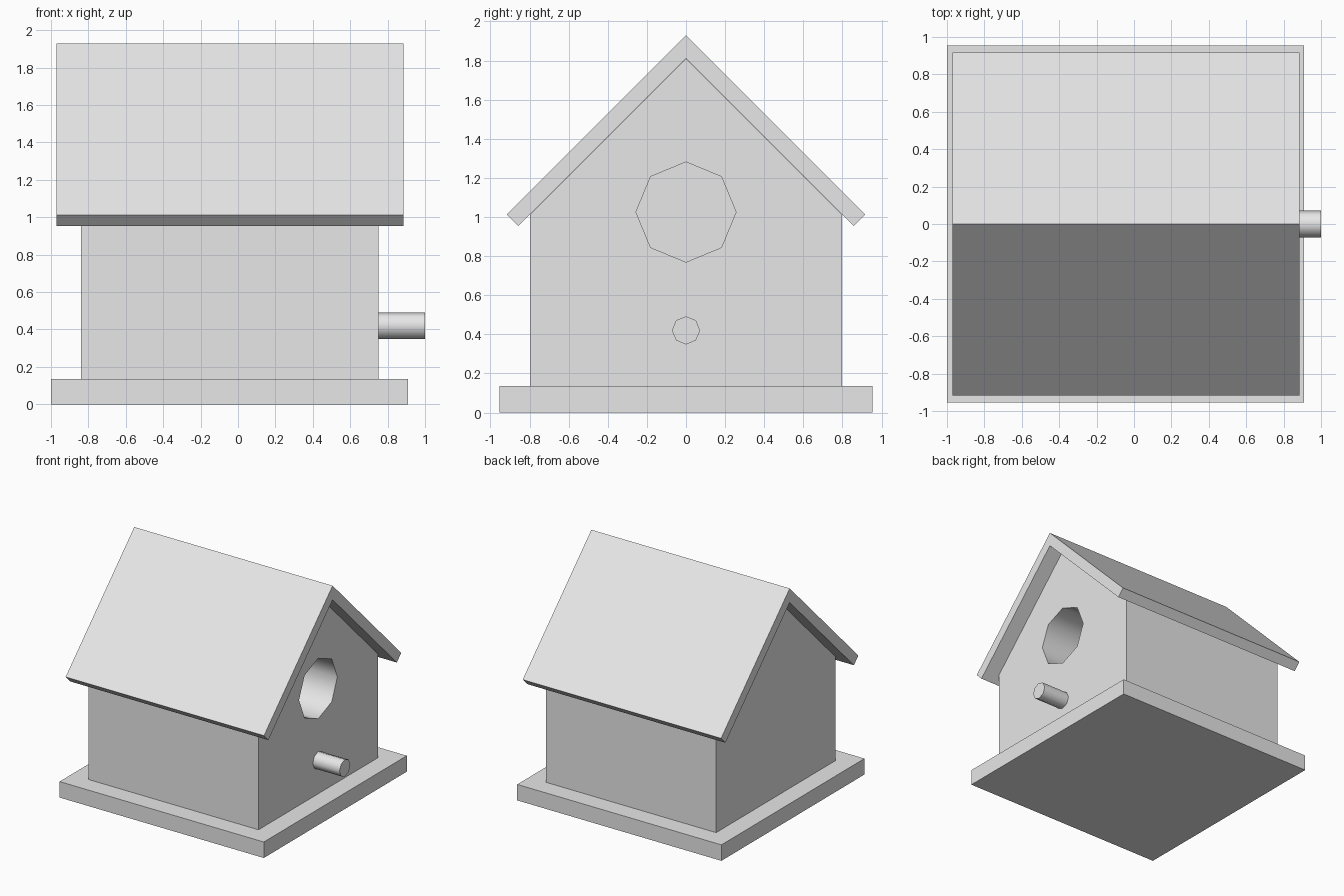
import bpy
import bmesh
from math import pi, sin, cos

cube = bpy.data.objects.get("Cube")
if cube:
    bpy.data.objects.remove(cube, do_unlink=True)

wood = bpy.data.materials.new("plain_grey")
wood.use_nodes = True
GREY = (0.8, 0.8, 0.8, 1)
wood.diffuse_color = GREY
wood.node_tree.nodes["Principled BSDF"].inputs["Base Color"].default_value = GREY


def extrude_x(name, profile, x0, x1, round_sides=False):
    """Extrude a (y, z) outline along x; optionally smooth the side faces."""
    bm = bmesh.new()
    face = bm.faces.new([bm.verts.new((x0, y, z)) for y, z in profile])
    new = bmesh.ops.extrude_face_region(bm, geom=[face])["geom"]
    verts = [g for g in new if isinstance(g, bmesh.types.BMVert)]
    bmesh.ops.translate(bm, verts=verts, vec=(x1 - x0, 0, 0))
    bmesh.ops.recalc_face_normals(bm, faces=bm.faces)
    for f in bm.faces:
        f.smooth = round_sides and abs(f.normal.x) < 0.5
    mesh = bpy.data.meshes.new(name)
    bm.to_mesh(mesh)
    bm.free()
    mesh.materials.append(wood)
    obj = bpy.data.objects.new(name, mesh)
    bpy.context.collection.objects.link(obj)
    return obj


def octagon(z, r):
    return [(r * sin(i * pi / 4), z + r * cos(i * pi / 4)) for i in range(8)]


def mirrored(half):
    """Complete a half outline whose first and last points may lie on y = 0."""
    return half + [(-y, z) for y, z in reversed(half) if y > 0]


# Base board
extrude_x("base", mirrored([(0.955, 0), (0.955, 0.135)]), -1, 0.91)

# House body with gables
body = extrude_x("house_body",
                 mirrored([(0, 1.81), (0.797, 1.013), (0.797, 0.135)]), -0.84, 0.75)

# Entrance hole cut into the gable wall
cutter = extrude_x("hole_cutter", octagon(1.025, 0.256), -0.1, 0.9, True)
cutter.hide_render = True
cut = body.modifiers.new("entrance_hole", "BOOLEAN")
cut.operation = "DIFFERENCE"
cut.solver = "EXACT"
cut.object = cutter
bpy.context.view_layer.objects.active = body
bpy.ops.object.modifier_apply(modifier=cut.name)
bpy.data.objects.remove(cutter, do_unlink=True)

# Folded roof slab with square-cut eaves
right_half = [(0, 1.93), (0.917, 1.013), (0.858, 0.953), (0, 1.811)]
left_half = [(-y, z) for y, z in reversed(right_half[1:3])]
extrude_x("roof", right_half + left_half, -0.97, 0.885)

# Perch peg
extrude_x("perch", octagon(0.42, 0.072), 0.74, 1, True)
